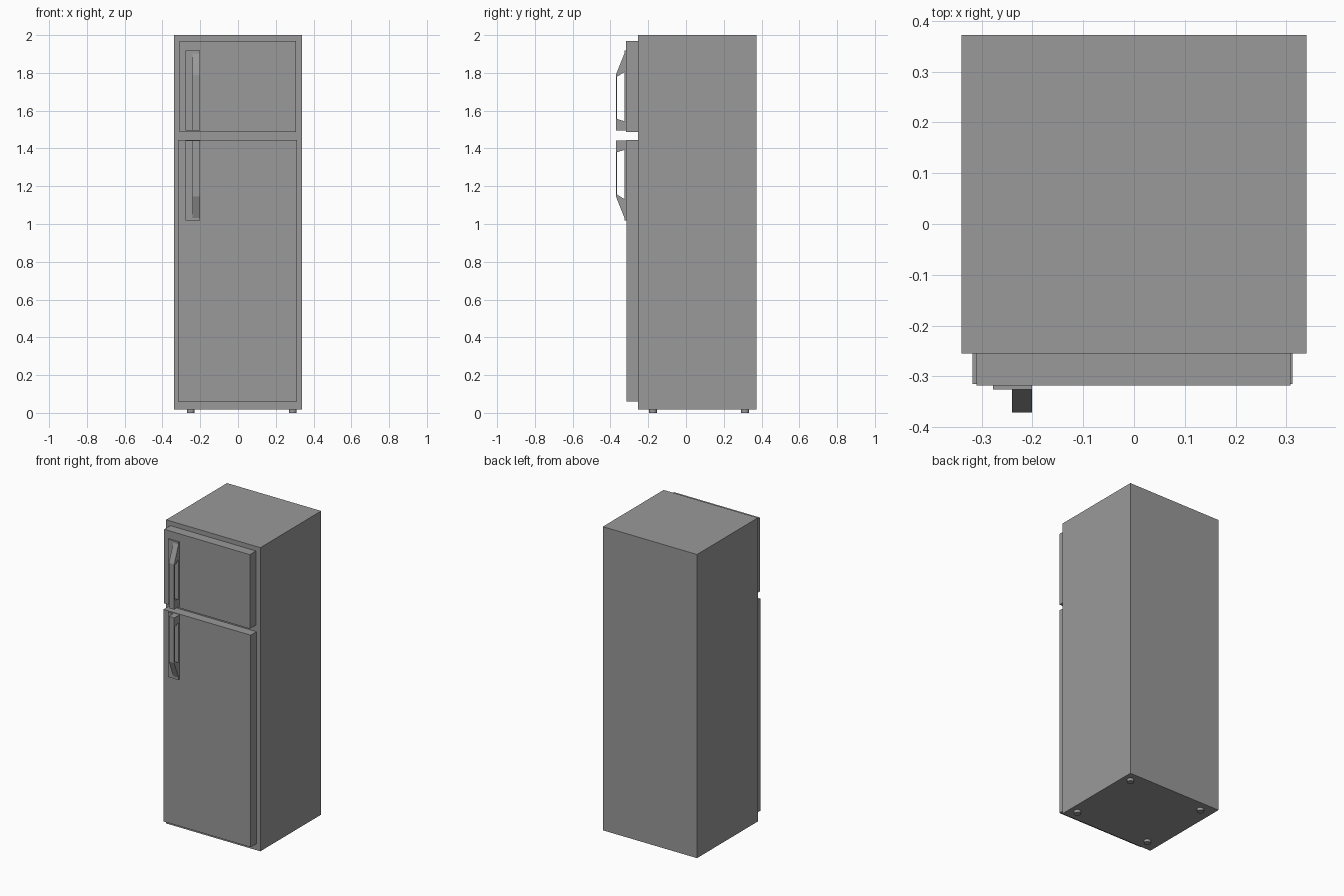
import bpy, bmesh

if "Cube" in bpy.data.objects:
    bpy.data.objects.remove(bpy.data.objects["Cube"])


def finish(name, bm):
    bmesh.ops.recalc_face_normals(bm, faces=bm.faces)
    mesh = bpy.data.meshes.new(name)
    bm.to_mesh(mesh)
    bm.free()
    obj = bpy.data.objects.new(name, mesh)
    bpy.context.collection.objects.link(obj)
    return obj


def box(name, x, y, z):
    bm = bmesh.new()
    bmesh.ops.create_cube(bm, size=1)
    for v in bm.verts:
        v.co = [lo + (c + 0.5) * (hi - lo) for c, (lo, hi) in zip(v.co, (x, y, z))]
    return finish(name, bm)


def extrude_profile(name, points, x0, x1):
    # extrude a (y, z) outline along x
    bm = bmesh.new()
    face = bm.faces.new([bm.verts.new((x0, y, z)) for y, z in points])
    ext = bmesh.ops.extrude_face_region(bm, geom=[face])["geom"]
    verts = [g for g in ext if isinstance(g, bmesh.types.BMVert)]
    bmesh.ops.translate(bm, verts=verts, vec=(x1 - x0, 0, 0))
    return finish(name, bm)


# Cabinet and doors
box("cabinet", (-0.34, 0.34), (-0.255, 0.372), (0.018, 2.0))
box("freezer_door", (-0.31, 0.308), (-0.318, -0.255), (1.486, 1.97))
box("fridge_door", (-0.318, 0.312), (-0.315, -0.255), (0.06, 1.444))

# Handles: the lower one is the upper one flipped across the door gap
GRIP = [(-0.32, 1.495), (-0.371, 1.495), (-0.371, 1.79), (-0.32, 1.918),
        (-0.32, 1.808), (-0.365, 1.78), (-0.365, 1.556), (-0.32, 1.542)]
FLIP = 2.936
for label, flip in (("freezer", False), ("fridge", True)):
    fz = (lambda z: FLIP - z) if flip else (lambda z: z)
    plate_z = sorted((fz(1.495), fz(1.918)))
    box(label + "_handle_plate", (-0.278, -0.201), (-0.326, -0.314), plate_z)
    extrude_profile(label + "_handle_grip", [(y, fz(z)) for y, z in GRIP], -0.24, -0.201)

# Feet
for side, x in (("left", -0.25), ("right", 0.29)):
    for end, y in (("front", -0.175), ("back", 0.313)):
        bpy.ops.mesh.primitive_cylinder_add(vertices=16, radius=0.021, depth=0.02,
                                            location=(x, y, 0.01))
        bpy.context.object.name = f"{end}_{side}_foot"
        bpy.ops.object.shade_smooth_by_angle()

# Dark grey finish
grey = bpy.data.materials.new("dark_grey")
grey.diffuse_color = (0.32, 0.32, 0.32, 1)
grey.use_nodes = True
grey.node_tree.nodes["Principled BSDF"].inputs["Base Color"].default_value = grey.diffuse_color
for obj in bpy.context.scene.objects:
    obj.data.materials.append(grey)
